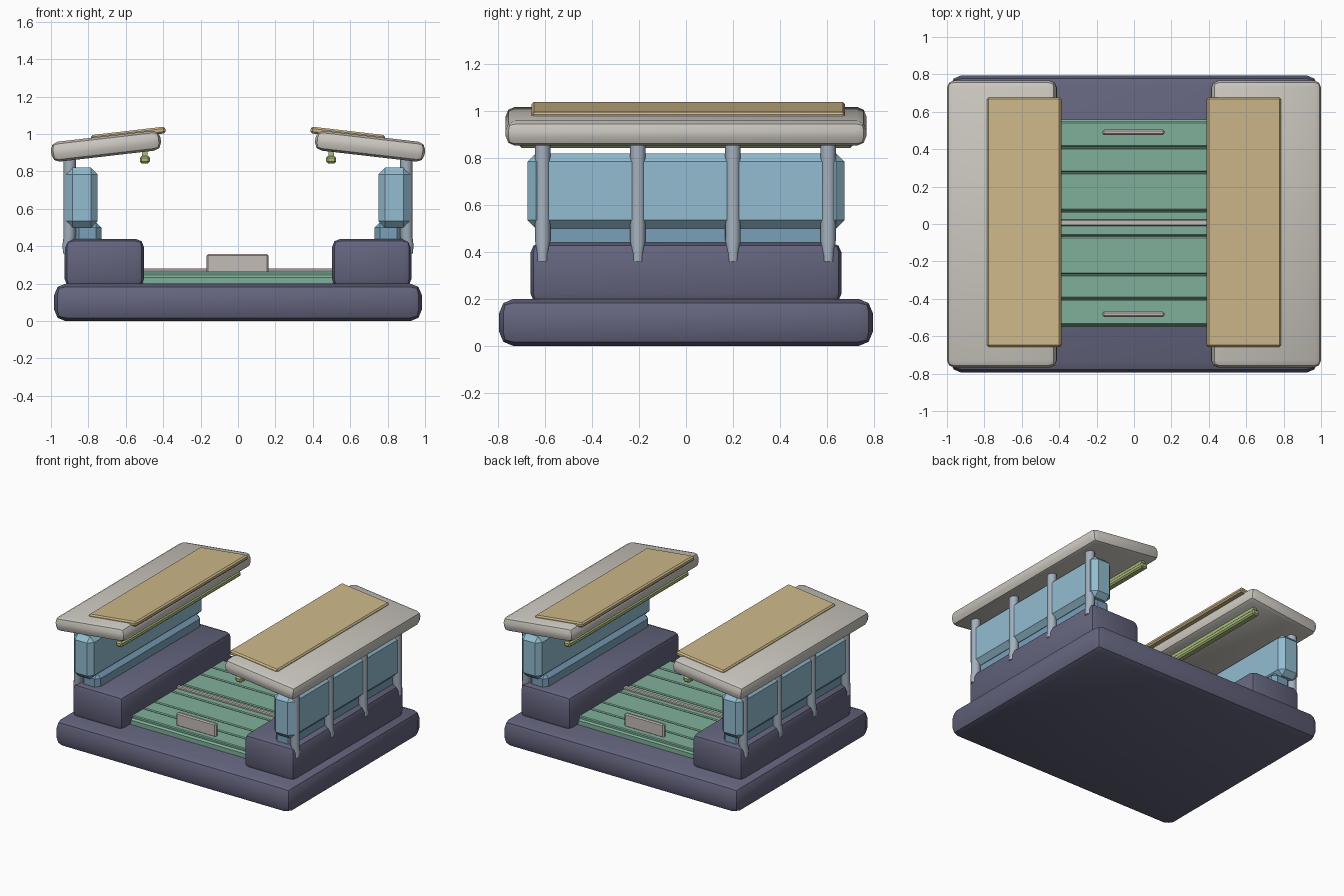
import bpy
import bmesh
from math import radians
from mathutils import Vector, Matrix

default = bpy.data.objects.get("Cube")
if default:
    bpy.data.objects.remove(default, do_unlink=True)


def material(name, rgb):
    """Flat material from 0-255 display values."""
    lin = [((c / 255 + 0.055) / 1.055) ** 2.4 for c in rgb] + [1]
    m = bpy.data.materials.new(name)
    m.use_nodes = True
    m.diffuse_color = lin
    m.node_tree.nodes["Principled BSDF"].inputs["Base Color"].default_value = lin
    return m


navy = material("slate navy", (100, 100, 126))
green = material("floor green", (128, 176, 154))
blue = material("window blue", (146, 188, 208))
deep_blue = material("bench blue", (122, 160, 186))
cream = material("roof cream", (204, 200, 192))
tan = material("panel tan", (206, 184, 138))
steel = material("post steel", (164, 176, 190))
lime = material("lamp lime", (172, 190, 124))
grey = material("warm grey", (196, 188, 184))


def finish(bm, name, mat, smooth=True):
    bmesh.ops.recalc_face_normals(bm, faces=bm.faces)
    me = bpy.data.meshes.new(name)
    bm.to_mesh(me)
    bm.free()
    ob = bpy.data.objects.new(name, me)
    me.materials.append(mat)
    bpy.context.collection.objects.link(ob)
    if smooth:
        bpy.ops.object.select_all(action="DESELECT")
        ob.select_set(True)
        bpy.context.view_layer.objects.active = ob
        bpy.ops.object.shade_smooth_by_angle(angle=radians(35))
    return ob


def block(name, mat, center, size, bevel=0.0, segments=1, tilt=0.0):
    """Bevelled box, optionally tilted about the y axis."""
    bm = bmesh.new()
    bmesh.ops.create_cube(bm, size=1)
    bmesh.ops.scale(bm, vec=size, verts=bm.verts)
    if bevel:
        bmesh.ops.bevel(bm, geom=bm.edges[:], offset=bevel, segments=segments,
                        profile=0.5, affect="EDGES", clamp_overlap=True)
    bmesh.ops.rotate(bm, matrix=Matrix.Rotation(tilt, 3, "Y"), verts=bm.verts)
    bmesh.ops.translate(bm, vec=center, verts=bm.verts)
    return finish(bm, name, mat, segments > 1)


def post(name, side, y):
    """Round post that narrows and steps outward at its foot."""
    rings = [(0.9, 0.36, 0.024), (0.9, 0.41, 0.026), (0.9, 0.45, 0.033), (0.9, 0.9, 0.033)]
    bm = bmesh.new()
    loops = []
    for x, z, r in rings:
        x += 0.012 if z < 0.43 else 0
        made = bmesh.ops.create_circle(bm, segments=12, radius=r)["verts"]
        bmesh.ops.translate(bm, vec=Vector((side * x, y, z)), verts=made)
        loops.append(made)
    for low, high in zip(loops, loops[1:]):
        for i in range(12):
            j = (i + 1) % 12
            bm.faces.new((low[i], low[j], high[j], high[i]))
    bm.faces.new(loops[0])
    bm.faces.new(loops[-1])
    finish(bm, name, steel)


# Base slab
block("base", navy, (0, 0, 0.1), (1.965, 1.59, 0.2), 0.06, 2)

# Slatted floor between the platforms
block("floor_bed", green, (0, 0.003, 0.215), (1.04, 1.11, 0.06), 0.012)
edges = [-0.54, -0.4, -0.27, -0.065, 0.07, 0.275, 0.41, 0.55]
for n, (a, b) in enumerate(zip(edges, edges[1:])):
    block(f"floor_slat_{n + 1}", green, (0, (a + b) / 2, 0.242),
          (1.04, b - a - 0.006, 0.044), 0.006)
block("floor_rail", grey, (0, 0.007, 0.268), (1.04, 0.035, 0.024), 0.006)
for label, y in (("front", -0.482), ("back", 0.49)):
    block(f"{label}_sign", grey, (-0.003, y, 0.308), (0.33, 0.03, 0.1), 0.008)

# Both sides: platform, bench, window wall, posts, roof
for label, s in (("left", 1), ("right", -1)):
    slope = s * 0.115
    block(f"{label}_platform", navy, (s * 0.715, 0, 0.31), (0.425, 1.325, 0.26), 0.045, 2)
    block(f"{label}_bench", deep_blue, (s * 0.805, 0, 0.465), (0.15, 1.24, 0.13), 0.03)
    block(f"{label}_window_wall", blue, (s * 0.835, 0, 0.66), (0.17, 1.35, 0.32), 0.036)
    for n, y in enumerate((-0.61, -0.205, 0.2, 0.605)):
        post(f"{label}_post_{n + 1}", s, y)
    block(f"{label}_roof", cream, (s * 0.706, 0, 0.935), (0.59, 1.535, 0.107), 0.04, 2, slope)
    block(f"{label}_roof_panel", tan, (s * 0.587, 0.01, 0.999), (0.4, 1.335, 0.036), 0.01, 1, slope)
    block(f"{label}_lamp_mount", lime, (s * 0.498, 0, 0.893), (0.03, 1.38, 0.04))
    block(f"{label}_lamp", lime, (s * 0.498, 0, 0.863), (0.054, 1.42, 0.04), 0.01)
